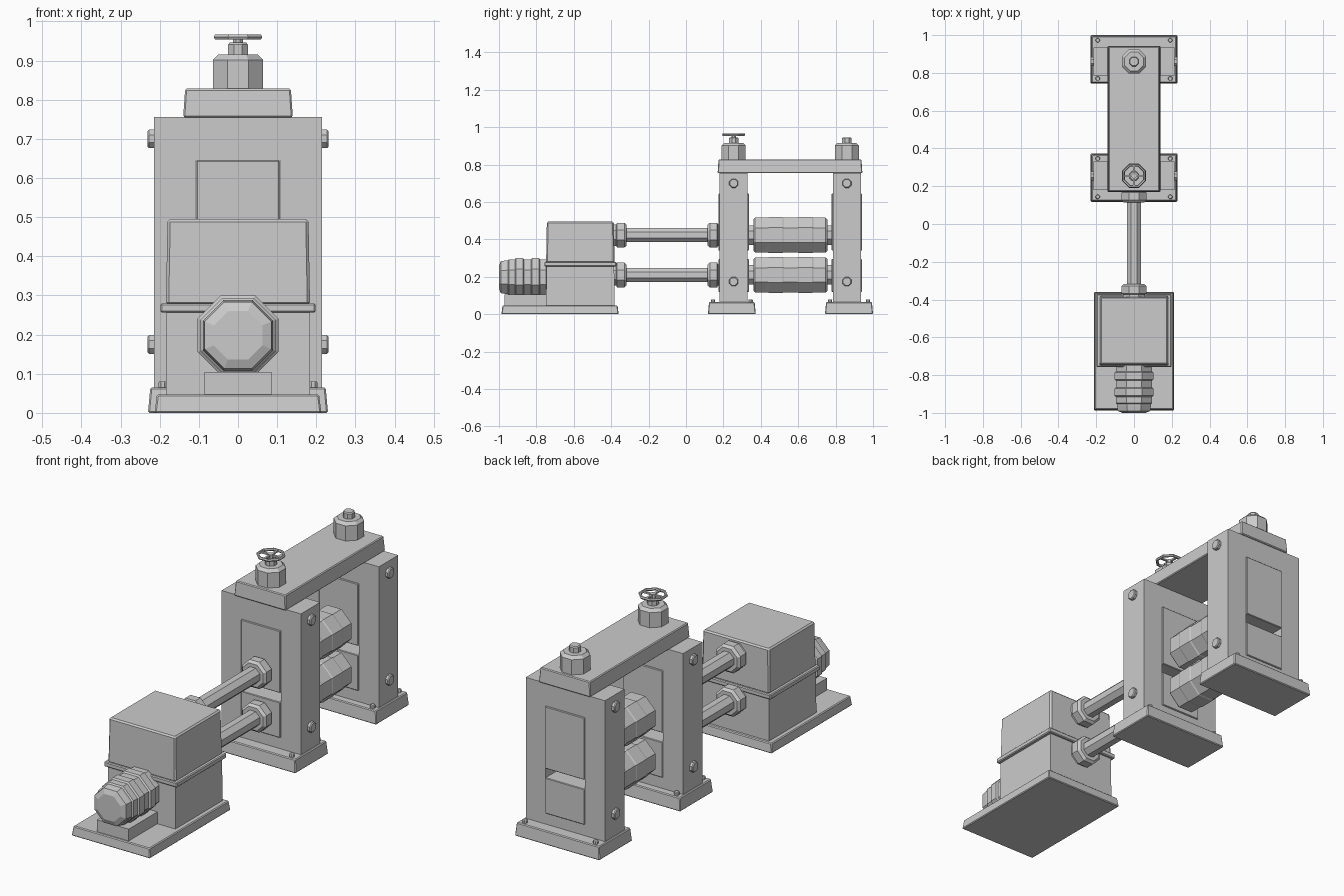
import bpy, bmesh
from math import pi, cos, sin
from mathutils import Vector, Matrix

if "Cube" in bpy.data.objects:
    bpy.data.objects.remove(bpy.data.objects["Cube"])


def finish(bm, name):
    bmesh.ops.recalc_face_normals(bm, faces=bm.faces)
    me = bpy.data.meshes.new(name)
    bm.to_mesh(me)
    bm.free()
    ob = bpy.data.objects.new(name, me)
    bpy.context.collection.objects.link(ob)
    return ob


def box(name, x, y, z, taper=0.0, bevel=0.0):
    """Block from (min, max) ranges; the top is inset by taper."""
    bm = bmesh.new()
    bmesh.ops.create_cube(bm, size=1)
    for v in bm.verts:
        s = taper if v.co.z > 0 else 0
        fx, fy, fz = (1 if c > 0 else 0 for c in v.co)
        v.co = (x[fx] + (s if fx == 0 else -s), y[fy] + (s if fy == 0 else -s), z[fz])
    if bevel:
        bmesh.ops.bevel(bm, geom=bm.edges[:], offset=bevel, segments=1, affect='EDGES')
    return finish(bm, name)


def turned(name, axis, centre, profile, sides=8):
    """Faceted turned part; profile is (position along axis, distance to flats)."""
    bm = bmesh.new()
    rings = []
    for t, flat in profile:
        r = flat / cos(pi / sides)
        ring = []
        for i in range(sides):
            a = 2 * pi * (i + 0.5) / sides
            u, w = r * cos(a), r * sin(a)
            p = {'X': (t, u, w), 'Y': (u, t, w), 'Z': (u, w, t)}[axis]
            ring.append(bm.verts.new(Vector(p) + Vector(centre)))
        rings.append(ring)
    for a, b in zip(rings, rings[1:]):
        for i in range(sides):
            j = (i + 1) % sides
            bm.faces.new((a[i], a[j], b[j], b[i]))
    bm.faces.new(rings[0])
    bm.faces.new(rings[-1])
    return finish(bm, name)


def banded(y0, y1, count, low, high, chamfer=0.008):
    """Profile of alternating raised bands with chamfered ends."""
    pts = [(y0, low - chamfer)]
    step = (y1 - y0) / count
    for i in range(count):
        r = high if i % 2 else low
        pts += [(y0 + step * i + (chamfer if i == 0 else 0.003), r),
                (y0 + step * (i + 1) - (chamfer if i == count - 1 else 0.003), r)]
    return pts + [(y1, low - chamfer)]


def housing(name, y0, y1):
    """Column with a through window for the bearing blocks."""
    bm = bmesh.new()
    loops = []
    for hw, z0, z1 in ((0.215, 0.05, 0.756), (0.107, 0.12, 0.645)):
        loops.append([bm.verts.new((x, y0, z)) for x, z in
                      ((-hw, z0), (hw, z0), (hw, z1), (-hw, z1))])
    o, n = loops
    faces = [bm.faces.new((o[i], o[(i + 1) % 4], n[(i + 1) % 4], n[i])) for i in range(4)]
    res = bmesh.ops.extrude_face_region(bm, geom=faces, use_keep_orig=True)
    for v in res['geom']:
        if isinstance(v, bmesh.types.BMVert):
            v.co.y = y1
    return finish(bm, name)


ROLL_Z = {'lower': 0.21, 'upper': 0.423}

# Two roll stands with feet, bearing blocks and bolts
for tag, y0, foot in (('front', 0.18, (0.117, 0.373)), ('rear', 0.785, (0.743, 1.0))):
    y1, yc = y0 + 0.15, y0 + 0.075
    box(tag + '_foot', (-0.23, 0.23), foot, (0, 0.065), 0.006, 0.004)
    housing(tag + '_housing', y0, y1)
    for pos, z in (('lower', (0.12, 0.295)), ('upper', (0.34, 0.645))):
        box(f'{tag}_{pos}_bearing_block', (-0.107, 0.107), (y0 - 0.006, y1 + 0.006), z, 0, 0.003)
    for sx in (-1, 1):
        for z in (0.175, 0.70):
            turned(tag + '_side_bolt', 'X', (0, yc, z),
                   [(sx * 0.21, 0.024), (sx * 0.227, 0.024), (sx * 0.231, 0.020)])
        for y in (foot[0] + 0.027, foot[1] - 0.027):
            turned(tag + '_foot_bolt', 'Z', (sx * 0.192, y, 0),
                   [(0.06, 0.011), (0.077, 0.011), (0.08, 0.009)])
    # Screw-down nut on top of the beam
    turned(tag + '_screw_nut', 'Z', (0, yc, 0),
           [(0.82, 0.064), (0.902, 0.064), (0.916, 0.05)])
    turned(tag + '_screw_stem', 'Z', (0, yc, 0),
           [(0.91, 0.025), (0.941, 0.025), (0.946, 0.021)])

# Top beam joining the stands
box('top_beam', (-0.14, 0.14), (0.169, 0.943), (0.755, 0.828), 0.005, 0.004)

# Handwheel on the front screw
WHEEL = (0, 0.255, 0.96)
turned('wheel_hub', 'Z', (0, 0.255, 0), [(0.94, 0.013), (0.966, 0.013)])
bm = bmesh.new()
rim = []
for i in range(8):
    a = 2 * pi * (i + 0.5) / 8
    rim.append([bm.verts.new(Vector(WHEEL) + Vector((
        (0.060 + 0.007 * cos(b)) * cos(a), (0.060 + 0.007 * cos(b)) * sin(a), 0.007 * sin(b))))
        for b in (2 * pi * k / 6 for k in range(6))])
for i in range(8):
    for k in range(6):
        p, q, m = rim[i], rim[(i + 1) % 8], (k + 1) % 6
        bm.faces.new((p[k], q[k], q[m], p[m]))
finish(bm, 'wheel_rim')
box('wheel_spoke_x', (-0.056, 0.056), (0.250, 0.260), (0.956, 0.964))
box('wheel_spoke_y', (-0.005, 0.005), (0.199, 0.311), (0.956, 0.964))

# Rolls, necks, drive spindles and couplings
for pos, z in ROLL_Z.items():
    c = (0, 0, z)
    turned(pos + '_roll', 'Y', c, banded(0.36, 0.757, 5, 0.093, 0.096, 0.01))
    turned(pos + '_roll_neck', 'Y', c, [(0.32, 0.052), (0.80, 0.052)])
    turned(pos + '_spindle', 'Y', c, [(-0.39, 0.038), (0.19, 0.038)])
    for end, base, d in (('gearbox', -0.387, 1), ('stand', 0.185, -1)):
        turned(f'{pos}_{end}_coupling', 'Y', c,
               [(base, 0.057), (base + d * 0.014, 0.057), (base + d * 0.018, 0.066),
                (base + d * 0.058, 0.066), (base + d * 0.07, 0.055)])

# Gearbox on its base plate
box('drive_base', (-0.213, 0.213), (-0.987, -0.36), (0, 0.047), 0.006, 0.004)
box('gearbox_lower', (-0.184, 0.184), (-0.748, -0.382), (0.045, 0.26), 0.002)
box('gearbox_flange', (-0.198, 0.198), (-0.757, -0.372), (0.256, 0.28), 0, 0.004)
box('gearbox_upper', (-0.184, 0.184), (-0.748, -0.382), (0.275, 0.495), 0.004, 0.007)

# Motor
box('motor_mount', (-0.086, 0.086), (-0.97, -0.745), (0.045, 0.105))
turned('motor_body', 'Y', (0, 0, 0.198), banded(-0.955, -0.74, 5, 0.096, 0.103))
turned('motor_end_cap', 'Y', (0, 0, 0.198),
       [(-1.0, 0.062), (-0.99, 0.085), (-0.962, 0.09), (-0.945, 0.09)])
